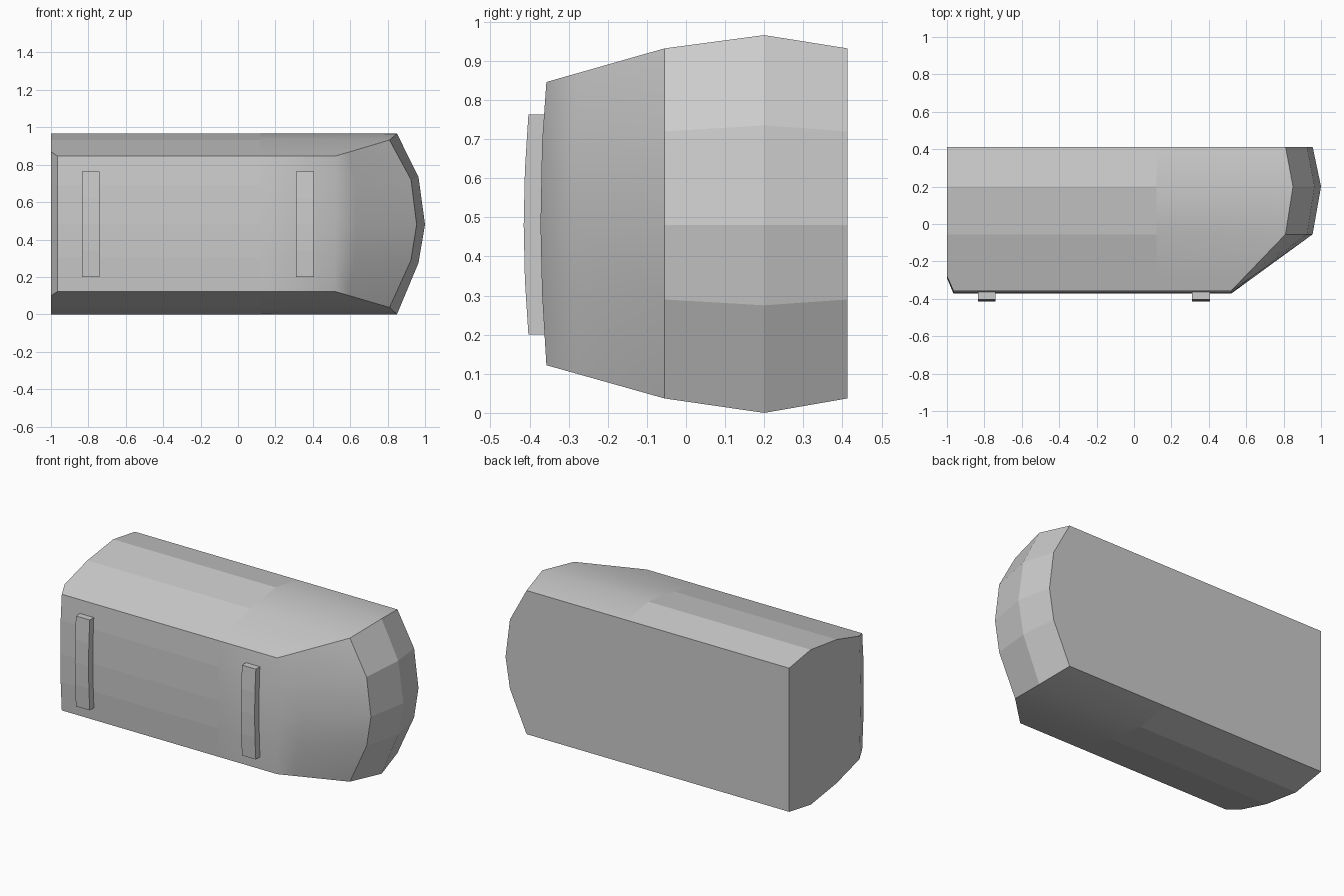
import bpy, bmesh, math

if "Cube" in bpy.data.objects:
    bpy.data.objects.remove(bpy.data.objects["Cube"])

SEAM = 0.12                                   # flat shading left of here, smooth right of it


def finish(name, bm):
    bmesh.ops.recalc_face_normals(bm, faces=bm.faces)
    mesh = bpy.data.meshes.new(name)
    bm.to_mesh(mesh)
    bm.free()
    obj = bpy.data.objects.new(name, mesh)
    bpy.context.collection.objects.link(obj)
    return obj


# Body sections from back to front: row y, row z, nose x, left x
bow = [-0.357, -0.368, -0.372, -0.368, -0.357]
SECTIONS = [
    ([0.413] * 5, [0.037, 0.29, 0.48, 0.72, 0.932], [0.81, 0.925, 0.955, 0.925, 0.81], -1),
    ([0.2] * 5, [0.0, 0.275, 0.48, 0.735, 0.966], [0.85, 0.965, 1.0, 0.965, 0.85], -1),
    ([-0.055] * 5, [0.037, 0.29, 0.48, 0.72, 0.932], [0.81, 0.925, 0.955, 0.925, 0.81], -1),
    (bow, [0.122, 0.305, 0.48, 0.69, 0.846], [0.52] * 5, -0.965),
]
# Extra section where the left front edge starts to taper
t = 0.74
a, b = SECTIONS[2], SECTIONS[3]
mix = [[p + (q - p) * t for p, q in zip(a[k], b[k])] for k in range(3)]
SECTIONS.insert(3, (*mix, -1))

# Loft the body
bm = bmesh.new()
loops = []
for ys, zs, nose, left in SECTIONS:
    def row(i, x):
        return bm.verts.new((x, ys[i], zs[i]))
    lo = [row(0, left), row(0, SEAM)]
    right = [row(i, nose[i]) for i in range(5)]
    hi = [row(4, SEAM), row(4, left)]
    side = [row(i, left) for i in (3, 2, 1)]
    loops.append(lo + right + hi + side)
for la, lb in zip(loops, loops[1:]):
    for i in range(12):
        j = (i + 1) % 12
        bm.faces.new((la[i], la[j], lb[j], lb[i]))
bm.faces.new(loops[0])

# Bowed front panel
f = loops[-1]
left_col = [f[0], f[11], f[10], f[9], f[8]]
mid_col = [f[1]] + [bm.verts.new((SEAM, bow[i], b[1][i])) for i in (1, 2, 3)] + [f[7]]
right_col = f[2:7]
for p, q in ((left_col, mid_col), (mid_col, right_col)):
    for i in range(4):
        bm.faces.new((p[i], q[i], q[i + 1], p[i + 1]))

# Smooth the nose end of the front, top and bottom; keep sharp edges
bmesh.ops.recalc_face_normals(bm, faces=bm.faces)
for face in bm.faces:
    c = face.calc_center_median()
    nose_facet = face.normal.x > 0.3 and c.y > -0.055
    face.smooth = c.x > SEAM and not nose_facet and face.normal.y < 0.9
for e in bm.edges:
    e.smooth = e.calc_face_angle(0) < math.radians(50)
finish("body_shell", bm)

# Raised vertical strips on the front
STRIP = [(-0.35, 0.2), (-0.403, 0.2), (-0.412, 0.34), (-0.415, 0.48),
         (-0.412, 0.62), (-0.403, 0.763), (-0.35, 0.763)]
for name, x0 in (("left_strip", -0.835), ("right_strip", 0.31)):
    bm = bmesh.new()
    face = bm.faces.new([bm.verts.new((x0, y, z)) for y, z in STRIP])
    ext = bmesh.ops.extrude_face_region(bm, geom=[face])["geom"]
    bmesh.ops.translate(bm, vec=(0.095, 0, 0),
                        verts=[v for v in ext if isinstance(v, bmesh.types.BMVert)])
    if not any(len(e.link_faces) == 1 for e in bm.edges):
        pass
    else:
        bmesh.ops.holes_fill(bm, edges=bm.edges[:], sides=0)
    finish(name, bm)
